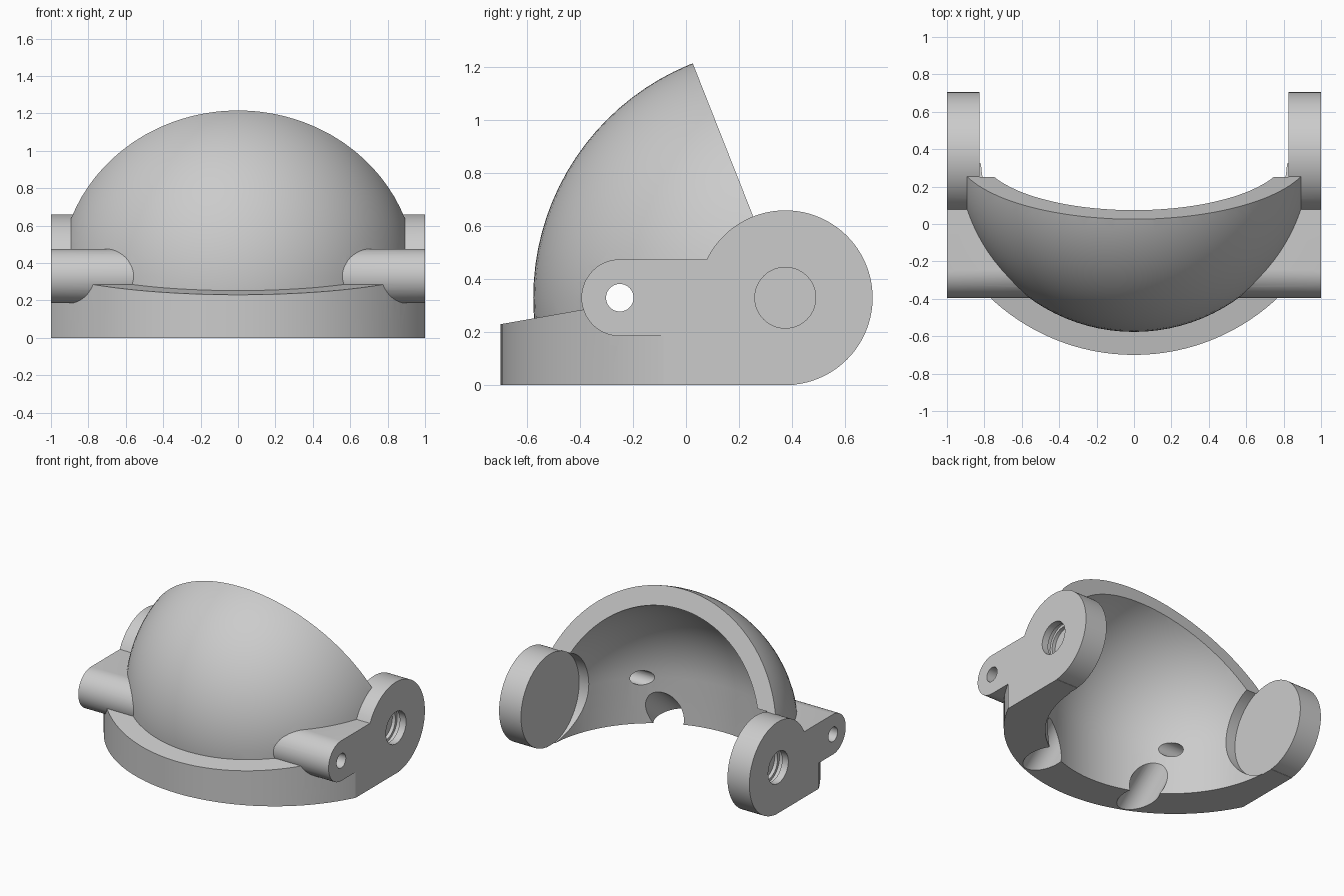
import bpy, bmesh
from math import radians, sin, cos, sqrt
from mathutils import Matrix, Vector

if "Cube" in bpy.data.objects:
    bpy.data.objects.remove(bpy.data.objects["Cube"])

PIVOT = Vector((0, 0.375, 0.33))     # centre of the dome and of the side discs
OUTER, INNER, DISC = 0.952, 0.82, 0.33
ARM_Y, ARM_R = -0.25, 0.145
SIDES = (1, -1)

grey = bpy.data.materials.new("plain grey")
grey.use_nodes = True
grey.diffuse_color = (0.6, 0.6, 0.6, 1)
grey.node_tree.nodes["Principled BSDF"].inputs["Base Color"].default_value = (0.6, 0.6, 0.6, 1)


def make(name, bm):
    bmesh.ops.recalc_face_normals(bm, faces=bm.faces)
    mesh = bpy.data.meshes.new(name)
    bm.to_mesh(mesh)
    bm.free()
    mesh.materials.append(grey)
    ob = bpy.data.objects.new(name, mesh)
    bpy.context.collection.objects.link(ob)
    return ob


def ball(radius):
    bm = bmesh.new()
    bmesh.ops.create_uvsphere(bm, u_segments=96, v_segments=48, radius=radius,
                              matrix=Matrix.Translation(PIVOT))
    return bm


def rod(start, end, radius, segments=64):
    start, end = Vector(start), Vector(end)
    axis = end - start
    bm = bmesh.new()
    turn = axis.to_track_quat('Z', 'Y').to_matrix().to_4x4()
    bmesh.ops.create_cone(bm, cap_ends=True, segments=segments, radius1=radius, radius2=radius,
                          depth=axis.length, matrix=Matrix.Translation((start + end) / 2) @ turn)
    return bm


def slice_off(bm, point, normal):
    """Cut a convex solid by a plane and cap it."""
    cut = bmesh.ops.bisect_plane(bm, geom=bm.verts[:] + bm.edges[:] + bm.faces[:], dist=1e-5,
                                 plane_co=point, plane_no=normal, clear_outer=True)
    edges = [e for e in cut["geom_cut"] if isinstance(e, bmesh.types.BMEdge)]
    bmesh.ops.edgeloop_fill(bm, edges=edges)


def combine(target, tool, operation):
    mod = target.modifiers.new("combine", 'BOOLEAN')
    mod.operation, mod.solver, mod.object = operation, 'EXACT', tool
    bpy.ops.object.select_all(action='DESELECT')
    bpy.context.view_layer.objects.active = target
    target.select_set(True)
    bpy.ops.object.modifier_apply(modifier=mod.name)
    bpy.data.objects.remove(tool)


def arc(cy, cz, r, a0, a1, steps):
    angles = [radians(a0 + (a1 - a0) * i / steps) for i in range(steps + 1)]
    return [(cy + r * cos(a), cz + r * sin(a)) for a in angles]


# Dome: a ball sliced through its centre, with flat sides
bm = ball(OUTER)
slice_off(bm, PIVOT, (0, 0.93, 0.367))
slice_off(bm, (0, 0, 0.1), (0, 0, -1))
for s in SIDES:
    slice_off(bm, (s * 0.895, 0, 0), (s, 0, 0))
body = make("domed_shell", bm)

# Base ring with a sloping top
bm = rod((0, 0.42, -0.1), (0, 0.42, 0.8), 1.12, 128)
slice_off(bm, (0, -0.7, 0.23), (0, -0.177, 1))
slice_off(bm, PIVOT, (0, 1, 0))
combine(body, make("base", bm), 'UNION')

# Side plates: rounded arm in front, large disc behind
meet = PIVOT.y - sqrt(DISC ** 2 - ARM_R ** 2)
profile = arc(ARM_Y, PIVOT.z, ARM_R, 270, 90, 24) + [(meet, PIVOT.z + ARM_R)]
profile += arc(PIVOT.y, PIVOT.z, DISC, 153, -84, 60)
profile += [(0.41, -0.1), (-0.085, -0.1), (-0.085, PIVOT.z - ARM_R)]
for s in SIDES:
    bm = bmesh.new()
    face = bm.faces.new([bm.verts.new((s * 0.3, y, z)) for y, z in profile])
    grown = bmesh.ops.extrude_face_region(bm, geom=[face], use_keep_orig=True)
    moved = [v for v in grown["geom"] if isinstance(v, bmesh.types.BMVert)]
    bmesh.ops.translate(bm, verts=moved, vec=(s * 0.8, 0, 0))
    combine(body, make("side_plate", bm), 'UNION')

# Hollow: half ball above, straight wall below
bm = ball(INNER)
bmesh.ops.bisect_plane(bm, geom=bm.verts[:] + bm.edges[:] + bm.faces[:], dist=1e-4,
                       plane_co=PIVOT, plane_no=(0, 0, -1), clear_outer=True)
rim = [e for e in bm.edges if e.is_boundary]
wall = bmesh.ops.extrude_edge_only(bm, edges=rim)["geom"]
bmesh.ops.translate(bm, verts=[v for v in wall if isinstance(v, bmesh.types.BMVert)], vec=(0, 0, -0.6))
bmesh.ops.edgeloop_fill(bm, edges=[e for e in bm.edges if e.is_boundary])
combine(body, make("hollow", bm), 'DIFFERENCE')

# Round clearance between the two discs
gap = Vector((0.825, 0, 0))
combine(body, make("clearance", rod(PIVOT - gap, PIVOT + gap, DISC + 0.004, 96)), 'DIFFERENCE')

# Pin hole through both arms
pin = [(s * 1.3, ARM_Y, PIVOT.z) for s in SIDES]
combine(body, make("pin_hole", rod(*pin, 0.052, 40)), 'DIFFERENCE')

for s in SIDES:
    # Blind socket in each disc with a wider groove inside
    for x0, x1, r in ((0.89, 1.2, 0.115), (0.915, 0.95, 0.135)):
        ends = [PIVOT + Vector((s * x, 0, 0)) for x in (x0, x1)]
        combine(body, make("socket", rod(*ends, r)), 'DIFFERENCE')
    # Sloping channel from the hollow down through the base
    mid, way = Vector((s * 0.4, -0.54, -0.086)), Vector((0, -0.78, -0.63))
    combine(body, make("channel", rod(mid - way * 0.6, mid + way * 0.6, 0.11, 48)), 'DIFFERENCE')

# Trim flat at the sides and underneath
bm = bmesh.new()
bmesh.ops.create_cube(bm, size=2, matrix=Matrix.Translation((0, 0, 1)))
bmesh.ops.scale(bm, vec=(1, 2, 1), verts=bm.verts)
combine(body, make("trim", bm), 'INTERSECT')

body.select_set(True)
bpy.context.view_layer.objects.active = body
bpy.ops.object.shade_smooth_by_angle(angle=radians(25))
